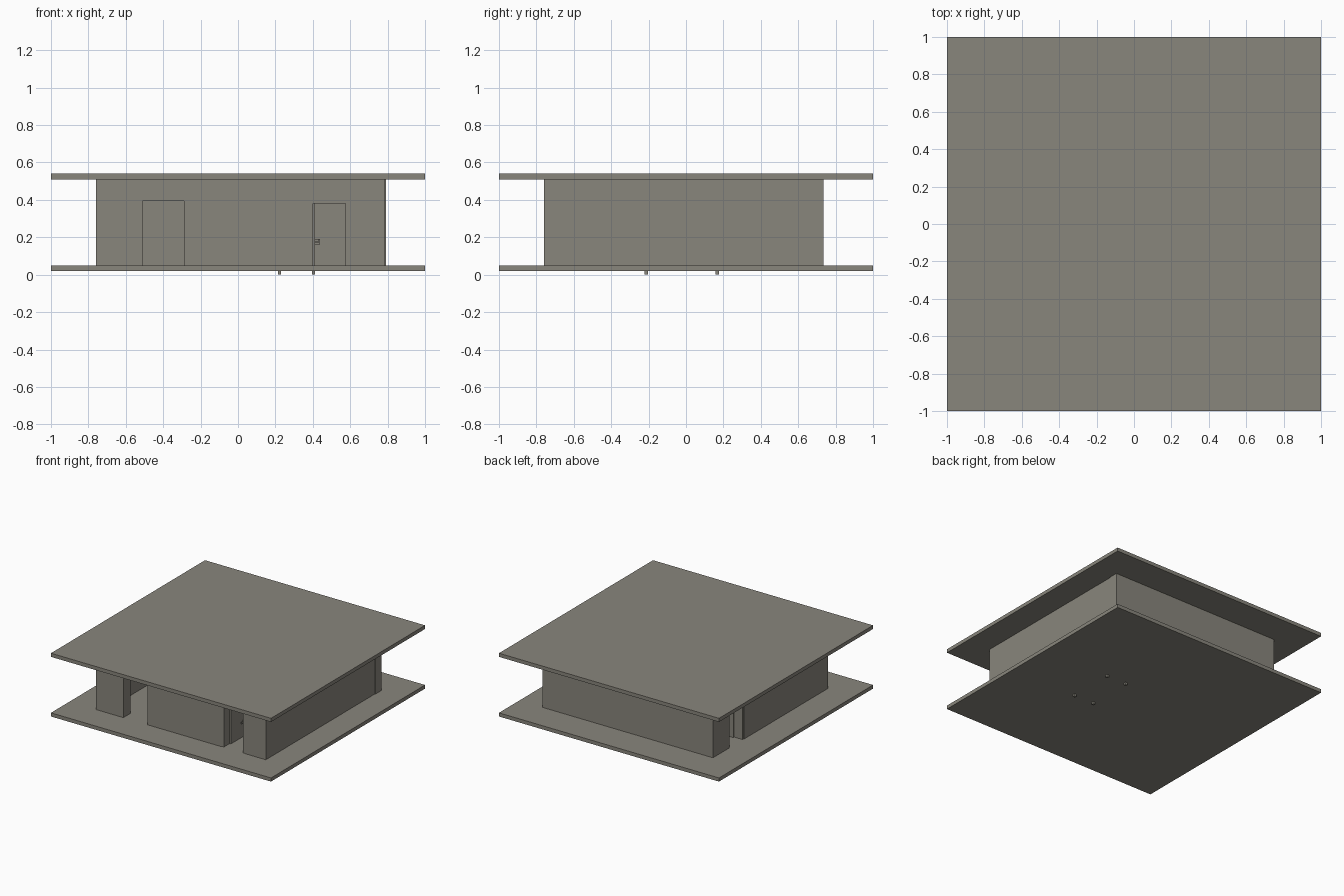
import bpy
import bmesh
from mathutils import Matrix, Vector

if "Cube" in bpy.data.objects:
    bpy.data.objects.remove(bpy.data.objects["Cube"])

stone = bpy.data.materials.new("warm_grey")
stone.diffuse_color = (0.25, 0.238, 0.203, 1.0)
stone.use_nodes = True
stone.node_tree.nodes["Principled BSDF"].inputs["Base Color"].default_value = stone.diffuse_color

FLOOR, CEIL = 0.05, 0.51
DOOR_TOP = 0.395


def boxes(name, items):
    """One object from boxes given as (x0, x1, y0, y1, z0, z1)."""
    bm = bmesh.new()
    for x0, x1, y0, y1, z0, z1 in items:
        mid = Vector(((x0 + x1) / 2, (y0 + y1) / 2, (z0 + z1) / 2))
        size = Matrix.Diagonal((x1 - x0, y1 - y0, z1 - z0, 1))
        bmesh.ops.create_cube(bm, size=1, matrix=Matrix.Translation(mid) @ size)
    mesh = bpy.data.meshes.new(name)
    bm.to_mesh(mesh)
    bm.free()
    mesh.materials.append(stone)
    obj = bpy.data.objects.new(name, mesh)
    bpy.context.collection.objects.link(obj)
    return obj


def wall(name, along, a0, a1, d0, d1, openings=()):
    """Wall running along 'x' or 'y' with doorways up to DOOR_TOP."""
    spans, start = [], a0
    for o0, o1 in openings:
        spans.append((start, o0, FLOOR, CEIL))
        spans.append((o0, o1, DOOR_TOP, CEIL))
        start = o1
    spans.append((start, a1, FLOOR, CEIL))
    if along == "x":
        boxes(name, [(s, e, d0, d1, z0, z1) for s, e, z0, z1 in spans])
    else:
        boxes(name, [(d0, d1, s, e, z0, z1) for s, e, z0, z1 in spans])


def open_door(prefix, along, a0, a1, d0, d1):
    """Frame in a doorway, with the leaf swung inwards and a lever handle."""
    t = 0.015
    top = DOOR_TOP - t
    frame = [(a0, a0 + t, d0, d1, FLOOR, DOOR_TOP),
             (a1 - t, a1, d0, d1, FLOOR, DOOR_TOP),
             (a0 + t, a1 - t, d0, d1, top, DOOR_TOP)]
    h = a0 + t
    far = d1 + a1 - a0 - 2 * t
    leaf = [(h, h + 0.012, d1, far, FLOOR, top)]
    handle = [(h + 0.012, h + 0.038, far - 0.025, far - 0.015, 0.178, 0.19),
              (h + 0.028, h + 0.038, far - 0.065, far - 0.025, 0.178, 0.19)]
    for part, items in (("frame", frame), ("leaf", leaf), ("handle", handle)):
        if along == "y":
            items = [(c, d, a, b, e, f) for a, b, c, d, e, f in items]
        boxes(prefix + "_" + part, items)


# Floor and roof slabs
boxes("floor_slab", [(-1, 1, -1, 1, 0.02, FLOOR)])
boxes("roof_slab", [(-1, 1, -1, 1, CEIL, 0.54)])

# Outer walls
wall("front_wall", "x", -0.76, 0.785, -0.76, -0.69, [(-0.51, -0.29), (0.385, 0.59)])
wall("back_wall", "x", -0.76, 0.79, 0.66, 0.735)
wall("right_wall", "y", -0.69, 0.66, 0.715, 0.785)
wall("left_wall", "y", -0.69, 0.66, -0.76, -0.69, [(0.33, 0.53)])

# Inner casing of the open front entrance
boxes("entrance_casing", [(-0.53, -0.51, -0.69, -0.665, FLOOR, DOOR_TOP + 0.02),
                          (-0.29, -0.27, -0.69, -0.665, FLOOR, DOOR_TOP + 0.02),
                          (-0.51, -0.29, -0.69, -0.665, DOOR_TOP, DOOR_TOP + 0.02)])

# Doors standing open
open_door("front_door", "x", 0.385, 0.59, -0.755, -0.68)
open_door("side_door", "y", 0.33, 0.53, -0.755, -0.68)

# Table whose legs pass through the floor
boxes("table_top", [(0.195, 0.435, -0.24, 0.195, 0.16, 0.175)])
boxes("table_legs", [(x - 0.009, x + 0.009, y - 0.009, y + 0.009, 0, 0.16)
                     for x in (0.222, 0.404) for y in (-0.213, 0.167)])
